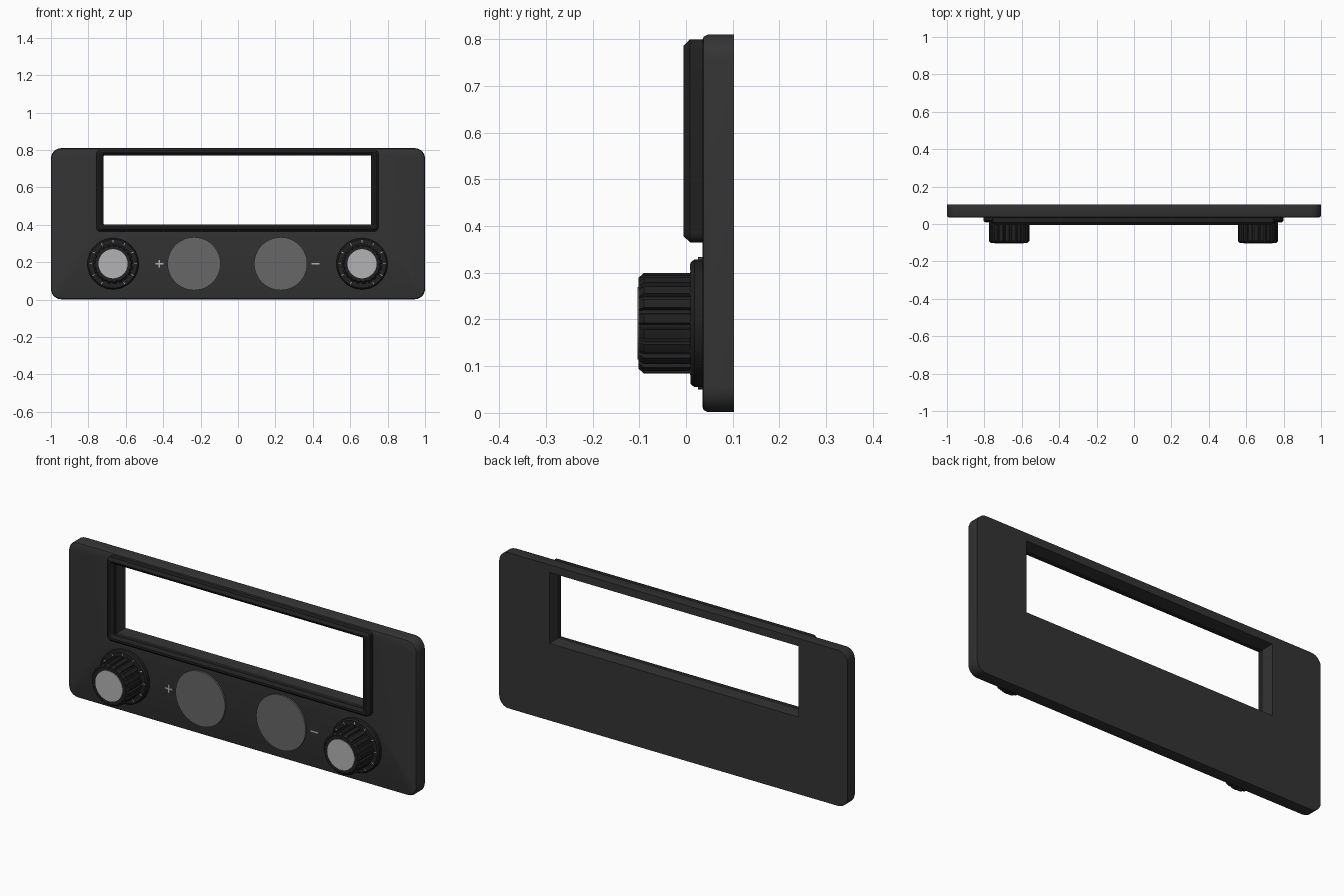
import bpy, bmesh
from math import sin, cos, pi, radians

if "Cube" in bpy.data.objects:
    bpy.data.objects.remove(bpy.data.objects["Cube"])


def material(name, v):
    m = bpy.data.materials.new(name)
    m.diffuse_color = (v, v, v * 1.03, 1)
    m.use_nodes = True
    m.node_tree.nodes["Principled BSDF"].inputs["Base Color"].default_value = m.diffuse_color
    return m


PANEL = material("dark_grey", 0.034)
BLACK = material("near_black", 0.015)
DISC = material("mid_grey", 0.135)
LIGHT = material("light_grey", 0.45)


def finish(bm, name, mat):
    bmesh.ops.recalc_face_normals(bm, faces=bm.faces)
    me = bpy.data.meshes.new(name)
    bm.to_mesh(me)
    bm.free()
    me.shade_smooth()
    me.set_sharp_from_angle(angle=radians(28))
    me.materials.append(mat)
    ob = bpy.data.objects.new(name, me)
    bpy.context.collection.objects.link(ob)
    return ob


def loft(name, loops, mat, ring=False):
    """Skin a series of loops; close into a tube (ring) or cap both ends."""
    bm = bmesh.new()
    rows = [[bm.verts.new(p) for p in lp] for lp in loops]
    n = len(rows[0])
    pairs = list(zip(rows, rows[1:]))
    if ring:
        pairs.append((rows[-1], rows[0]))
    else:
        bm.faces.new(rows[0])
        bm.faces.new(rows[-1])
    for a, b in pairs:
        for i in range(n):
            j = (i + 1) % n
            bm.faces.new((a[i], a[j], b[j], b[i]))
    return finish(bm, name, mat)


def rect(x0, x1, z0, z1, r, y, inset=0.0, n=6):
    """Rounded rectangle facing the front."""
    x0, x1, z0, z1 = x0 + inset, x1 - inset, z0 + inset, z1 - inset
    r = max(r - inset, 0.002)
    pts = []
    for k, (cx, cz) in enumerate([(x1 - r, z1 - r), (x0 + r, z1 - r),
                                  (x0 + r, z0 + r), (x1 - r, z0 + r)]):
        for i in range(n + 1):
            a = (k + i / n) * pi / 2
            pts.append((cx + r * cos(a), y, cz + r * sin(a)))
    return pts


def circle(cx, cz, r, y, n=48):
    return [(cx + r * cos(2 * pi * i / n), y, cz + r * sin(2 * pi * i / n)) for i in range(n)]


def flutes(cx, cz, r, y, depth, ribs=20):
    """Outline with raised ribs around the grip."""
    pts = []
    for i in range(ribs):
        for f, d in ((0.0, 0), (0.3, 0), (0.6, 0), (0.68, depth), (0.92, depth)):
            a = 2 * pi * (i + f) / ribs
            pts.append((cx + (r - d) * cos(a), y, cz + (r - d) * sin(a)))
    return pts


def bars(name, items, mat):
    """Thin flat bars: (x, z, length, width, angle, y_front, y_back)."""
    bm = bmesh.new()
    for x, z, l, w, a, y0, y1 in items:
        rows = []
        for y in (y0, y1):
            rows.append([bm.verts.new((x + u * l / 2 * cos(a) - v * w / 2 * sin(a), y,
                                       z + u * l / 2 * sin(a) + v * w / 2 * cos(a)))
                         for u, v in ((-1, -1), (1, -1), (1, 1), (-1, 1))])
        bm.faces.new(rows[0])
        bm.faces.new(rows[1])
        for i in range(4):
            j = (i + 1) % 4
            bm.faces.new((rows[0][i], rows[0][j], rows[1][j], rows[1][i]))
    return finish(bm, name, mat)


FRONT, BACK, CZ = 0.035, 0.103, 0.192

# Face plate with the display window
plate = (-1, 1, 0.002, 0.81, 0.055)
window = (-0.718, 0.712, 0.402, 0.77, 0.003)
loft("face_plate", [rect(*plate, BACK), rect(*plate, FRONT + 0.011),
                    rect(*plate, FRONT + 0.003, 0.004), rect(*plate, FRONT, 0.012),
                    rect(*window, FRONT), rect(*window, BACK)], PANEL, ring=True)

# Raised bezel around the window
outer = (-0.757, 0.75, 0.365, 0.80, 0.02)
loft("display_bezel", [rect(*outer, FRONT + 0.002), rect(*outer, 0.009),
                       rect(*outer, -0.005, 0.013),
                       rect(*window, -0.005, -0.014), rect(*window, 0.008),
                       rect(*window, FRONT + 0.002)], BLACK, ring=True)

# Terminal discs
for side, x in (("left", -0.235), ("right", 0.228)):
    loft("terminal_disc_" + side, [circle(x, CZ, 0.142, FRONT + 0.002),
                                   circle(x, CZ, 0.142, 0.026)], DISC)

# Polarity marks
bars("plus_mark", [(-0.42, CZ, 0.042, 0.008, a, 0.033, 0.036) for a in (0, pi / 2)], LIGHT)
bars("minus_mark", [(0.415, CZ, 0.042, 0.008, 0, 0.033, 0.036)], LIGHT)

# Knobs: dial base, scale ticks, fluted grip and light cap
for side, x in (("left", -0.668), ("right", 0.663)):
    loft("dial_base_" + side, [circle(x, CZ, 0.137, FRONT + 0.002), circle(x, CZ, 0.137, 0.018),
                               circle(x, CZ, 0.130, 0.010)], BLACK)
    ticks = []
    for i in range(11):
        a = radians(-60 + 30 * i)
        ticks.append((x + 0.12 * cos(a), CZ + 0.12 * sin(a), 0.014, 0.004, a, 0.0085, 0.011))
    bars("scale_ticks_" + side, ticks, LIGHT)
    loft("knob_" + side, [flutes(x, CZ, 0.108, 0.012, 0.009), flutes(x, CZ, 0.108, -0.090, 0.009),
                          flutes(x, CZ, 0.097, -0.102, 0.004)], BLACK)
    loft("knob_cap_" + side, [circle(x, CZ, 0.078, -0.09), circle(x, CZ, 0.078, -0.104)], LIGHT)
